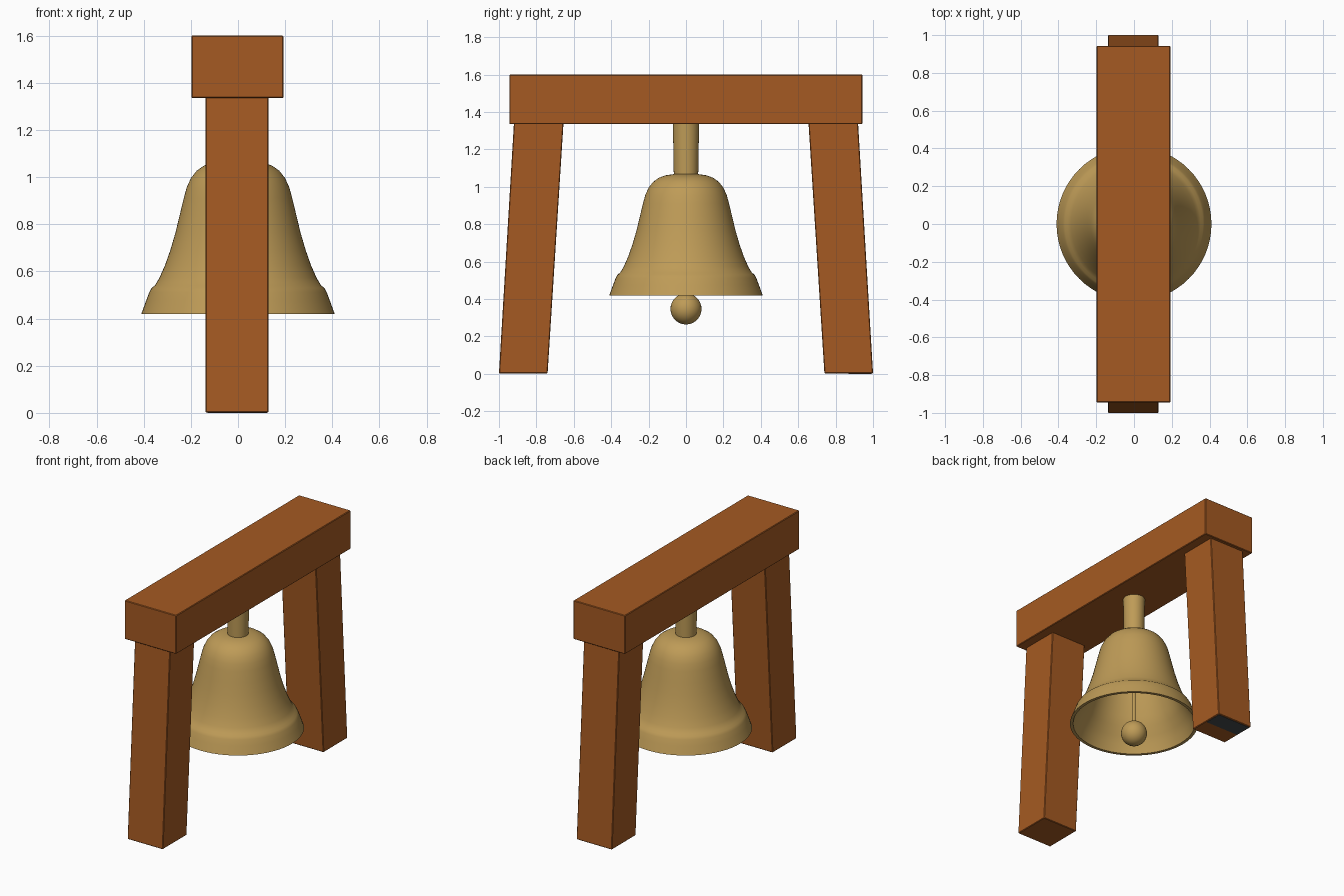
import bpy, bmesh, math

if "Cube" in bpy.data.objects:
    bpy.data.objects.remove(bpy.data.objects["Cube"])


def mat(name, rgb):
    m = bpy.data.materials.new(name)
    m.diffuse_color = (*rgb, 1)
    m.use_nodes = True
    m.node_tree.nodes["Principled BSDF"].inputs["Base Color"].default_value = m.diffuse_color
    return m


WOOD = mat("brown wood", (0.376, 0.102, 0.016))
BRASS = mat("aged brass", (0.515, 0.328, 0.095))
SLATE = mat("dark slate", (0.06, 0.07, 0.075))


def finish(name, bm, material, smooth=None):
    bmesh.ops.recalc_face_normals(bm, faces=bm.faces)
    me = bpy.data.meshes.new(name)
    bm.to_mesh(me)
    bm.free()
    me.materials.append(material)
    ob = bpy.data.objects.new(name, me)
    bpy.context.collection.objects.link(ob)
    if smooth:
        bpy.ops.object.select_all(action='DESELECT')
        ob.select_set(True)
        bpy.context.view_layer.objects.active = ob
        bpy.ops.object.shade_smooth_by_angle(angle=math.radians(smooth))
    return ob


def block(name, x0, x1, bottom, top, z0, z1, material, bevel=0.004):
    """Box whose y range can differ between its bottom and its top."""
    bm = bmesh.new()
    rings = []
    for (ya, yb), z in ((bottom, z0), (top, z1)):
        rings.append([bm.verts.new(p) for p in
                      ((x0, ya, z), (x1, ya, z), (x1, yb, z), (x0, yb, z))])
    a, b = rings
    bm.faces.new(a)
    bm.faces.new(b)
    for i in range(4):
        j = (i + 1) % 4
        bm.faces.new((a[i], a[j], b[j], b[i]))
    if bevel:
        bmesh.ops.recalc_face_normals(bm, faces=bm.faces)
        bmesh.ops.bevel(bm, geom=bm.edges[:], offset=bevel, segments=1, affect='EDGES')
    return finish(name, bm, material)


def lathe(name, profile, material, steps=64, angle=35):
    """Spin an (r, z) profile about the z axis."""
    bm = bmesh.new()
    vs = [bm.verts.new((r, 0, z)) for r, z in profile]
    es = [bm.edges.new(p) for p in zip(vs, vs[1:])]
    bmesh.ops.spin(bm, geom=vs + es, cent=(0, 0, 0), axis=(0, 0, 1),
                   angle=2 * math.pi, steps=steps, use_duplicate=False)
    bmesh.ops.remove_doubles(bm, verts=bm.verts, dist=1e-4)
    return finish(name, bm, material, angle)


# Wooden frame: cross beam and two splayed legs
block("cross_beam", -0.198, 0.193, (-0.945, 0.943), (-0.945, 0.943), 1.335, 1.60, WOOD)
for side, label in ((-1, "front"), (1, "back")):
    block(label + "_leg", -0.138, 0.13,
          sorted((side * 0.74, side * 1.0)), sorted((side * 0.655, side * 0.92)),
          0.002, 1.34, WOOD)
# Dark pad under half of the back leg
block("foot_pad", -0.13, 0.122, (0.87, 0.992), (0.87, 0.992), 0.0, 0.004, SLATE, 0)

# Bell: outer skin from crown to lip, then back up the inside
outer = [(0, 1.067), (0.07, 1.067), (0.11, 1.061), (0.145, 1.048), (0.175, 1.027),
         (0.2, 0.995), (0.218, 0.955), (0.23, 0.91), (0.247, 0.84), (0.265, 0.765),
         (0.287, 0.69), (0.31, 0.625), (0.333, 0.573), (0.352, 0.541),
         (0.366, 0.53), (0.376, 0.512), (0.39, 0.475), (0.41, 0.42)]
inner = [(0.39, 0.42), (0.368, 0.475), (0.345, 0.52), (0.31, 0.575), (0.285, 0.635),
         (0.245, 0.76), (0.21, 0.9), (0.195, 0.96), (0.16, 1.015), (0.1, 1.04), (0, 1.045)]
lathe("bell", outer + inner, BRASS)

# Hanger, clapper rod and clapper ball
lathe("hanger", [(0, 1.05), (0.065, 1.05), (0.07, 1.34), (0, 1.34)], BRASS, 32)
lathe("clapper_rod", [(0, 0.4), (0.01, 0.4), (0.01, 1.05), (0, 1.05)], BRASS, 12)
ball = [(0.083 * math.sin(math.pi * i / 16), 0.347 - 0.083 * math.cos(math.pi * i / 16))
        for i in range(17)]
lathe("clapper_ball", ball, BRASS, 32)
